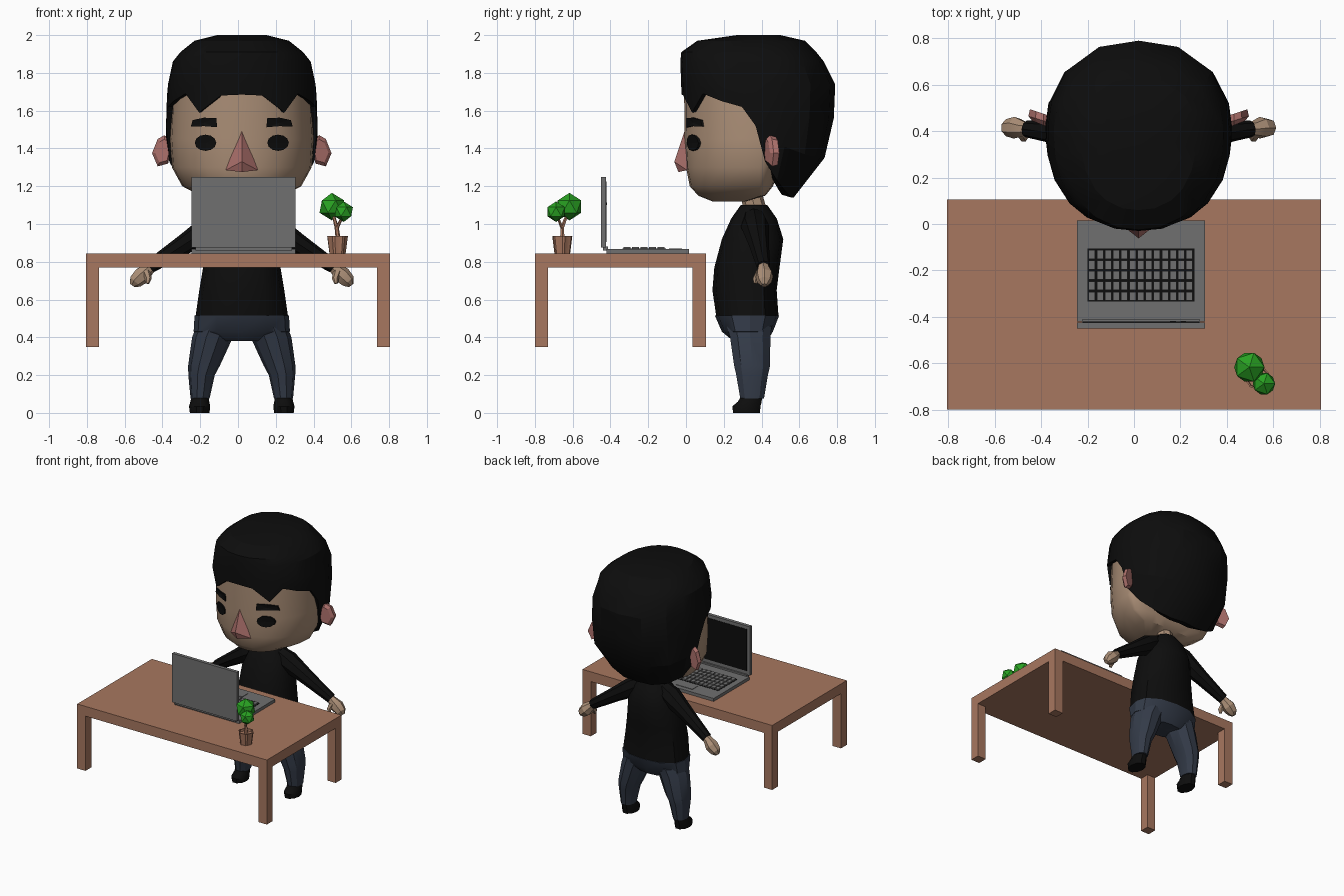
import bpy, bmesh, math
from mathutils import Vector

if "Cube" in bpy.data.objects:
    bpy.data.objects.remove(bpy.data.objects["Cube"])

CX, CY = 0.02, 0.39          # figure's centre line


def mat(name, *rgb):
    m = bpy.data.materials.new(name)
    m.diffuse_color = (*rgb, 1)
    m.use_nodes = True
    m.node_tree.nodes["Principled BSDF"].inputs["Base Color"].default_value = m.diffuse_color
    return m


WOOD = mat("brown wood", .39, .185, .115)
GREY = mat("laptop grey", .16, .16, .16)
BLACK = mat("black", .004, .004, .004)
SKIN = mat("skin", .41, .275, .185)
PINK = mat("pink skin", .42, .165, .15)
DENIM = mat("dark denim", .034, .044, .066)
GREEN = mat("leaf green", .022, .36, .016)


def finish(name, bm, m, smooth=None):
    bmesh.ops.recalc_face_normals(bm, faces=bm.faces[:])
    me = bpy.data.meshes.new(name)
    bm.to_mesh(me)
    bm.free()
    me.materials.append(m)
    ob = bpy.data.objects.new(name, me)
    bpy.context.collection.objects.link(ob)
    if smooth:
        bpy.ops.object.select_all(action='DESELECT')
        ob.select_set(True)
        bpy.context.view_layer.objects.active = ob
        bpy.ops.object.shade_smooth_by_angle(angle=math.radians(smooth))
    return ob


def boxes(name, m, *ranges):
    """Each range is x0, x1, y0, y1, z0, z1."""
    bm = bmesh.new()
    for x0, x1, y0, y1, z0, z1 in ranges:
        vs = bmesh.ops.create_cube(bm, size=1)['verts']
        for v in vs:
            v.co = ((x0 + x1) / 2 + v.co.x * (x1 - x0), (y0 + y1) / 2 + v.co.y * (y1 - y0),
                    (z0 + z1) / 2 + v.co.z * (z1 - z0))
    return finish(name, bm, m)


def loft(name, m, rings, smooth=None):
    """Skin a list of equal-length point loops and cap both ends."""
    bm = bmesh.new()
    loops = [[bm.verts.new(p) for p in r] for r in rings]
    n = len(loops[0])
    for a, b in zip(loops, loops[1:]):
        for i in range(n):
            bm.faces.new((a[i], a[(i + 1) % n], b[(i + 1) % n], b[i]))
    for end in (loops[0], loops[-1]):
        c = bm.verts.new(sum((v.co for v in end), Vector()) / n)
        for i in range(n):
            bm.faces.new((end[i], end[(i + 1) % n], c))
    return finish(name, bm, m, smooth)


def tube(name, m, path, sides=8, smooth=40):
    """Path entries are (x, y, z, radius)."""
    pts = [Vector(p[:3]) for p in path]
    rings = []
    for i, p in enumerate(pts):
        d = (pts[min(i + 1, len(pts) - 1)] - pts[max(i - 1, 0)]).normalized()
        u = d.cross(Vector((0, 1, 0.01))).normalized()
        w = d.cross(u)
        rings.append([p + path[i][3] * (u * math.cos(t) + w * math.sin(t))
                      for t in (math.tau * k / sides for k in range(sides))])
    return loft(name, m, rings, smooth)


def lookup(profile, z):
    """Half width, front y and back y at height z."""
    for a, b in zip(profile, profile[1:]):
        if z <= b[0]:
            t = max(0, (z - a[0]) / (b[0] - a[0]))
            return [p + (q - p) * t for p, q in zip(a[1:], b[1:])]
    return profile[-1][1:]


def around(profile, z, deg, n, cy=CY):
    """Point on a rounded-square section; 0 degrees faces the front."""
    hw, yf, yb = lookup(profile, z)
    s, c = math.sin(math.radians(deg)), math.cos(math.radians(deg))
    r = (abs(s) ** n + abs(c) ** n) ** (-1 / n)
    return Vector((CX + hw * r * s, cy - c * r * ((cy - yf) if c > 0 else (yb - cy)), z))


# --- table ---
boxes("table", WOOD, (-.805, .805, -.80, .105, .77, .845),
      *[(x, x + .07, y, y + .07, .35, .77) for x in (-.805, .735) for y in (-.80, .035)])

# --- laptop ---
boxes("laptop_base", GREY, (-.245, .305, -.42, .015, .845, .868))
boxes("laptop_lid", GREY, (-.245, .305, -.45, -.424, .875, 1.25))
boxes("laptop_hinge", GREY, (-.225, .285, -.44, -.412, .86, .88))
boxes("laptop_screen", BLACK, (-.22, .28, -.426, -.421, .905, 1.225))
boxes("screen_icons", GREY, (.20, .225, -.422, -.419, 1.10, 1.115),
      (.155, .18, -.422, -.419, 1.10, 1.115))
boxes("keyboard_bed", BLACK, (-.20, .26, -.335, -.105, .866, .869))
boxes("keys", GREY, *[(-.195 + .035 * i, -.167 + .035 * i, -.33 + .045 * j, -.293 + .045 * j, .867, .878)
                      for i in range(13) for j in range(5)])
boxes("trackpad", GREY, (-.04, .10, -.09, -.02, .866, .871))

# --- potted plant ---
def flute(r, z):
    return [(.527 + r * (1 - .1 * (k % 4 > 1)) * math.cos(math.tau * k / 24),
             -.655 + r * (1 - .1 * (k % 4 > 1)) * math.sin(math.tau * k / 24), z) for k in range(24)]


loft("plant_pot", WOOD, [flute(.043, .845), flute(.055, .937), flute(.047, .937), flute(.045, .92)])
tube("plant_trunk", WOOD, [(.53, -.655, .92, .013), (.522, -.655, .985, .011), (.50, -.625, 1.06, .007)], 6)
tube("plant_branch", WOOD, [(.523, -.655, .975, .009), (.558, -.685, 1.05, .006)], 6)
for name, c, r in (("large_foliage", (.497, -.617, 1.092), .073), ("small_foliage", (.56, -.688, 1.065), .054)):
    bm = bmesh.new()
    bmesh.ops.create_icosphere(bm, subdivisions=1, radius=r)
    bmesh.ops.translate(bm, verts=bm.verts, vec=c)
    finish(name, bm, GREEN)

# --- head ---
HEAD = [(1.12, .13, .14, .32), (1.15, .22, .065, .42), (1.2, .315, .02, .46),
        (1.3, .37, 0, .5), (1.45, .38, -.008, .6), (1.75, .365, -.01, .7)]
loft("head", SKIN, [[around(HEAD, p[0], 15 * k, 2.2, .3 if p[0] < 1.14 else CY) for k in range(24)]
                    for p in HEAD], 35)

# --- hair: the lower edge follows fringe, temple and nape ---
HAIR = [(1.14, .27, 0, .57), (1.25, .36, -.01, .67), (1.4, .405, -.015, .765), (1.72, .395, -.025, .80),
        (1.86, .365, -.03, .73), (1.91, .325, -.025, .69), (1.97, .25, .06, .63), (2.0, .13, .27, .50)]
EDGE = [(0, 1.685), (16, 1.68), (33, 1.59), (46, 1.69), (62, 1.65), (77, 1.62), (87, 1.52),
        (95, 1.33), (110, 1.23), (130, 1.17), (155, 1.14), (180, 1.14)]
edge = EDGE + [(360 - a, z) for a, z in EDGE[-2:0:-1]]
rows = [[around(HAIR, z + (1.74 - z) * t, a, 2.3) for a, z in edge] for t in (0, .35, .7)]
rows += [[around(HAIR, z, a, 2.3) for a, _ in edge] for z in (1.74, 1.86, 1.91, 1.97, 2.0)]
inner = [p.lerp(Vector((CX, CY, p.z + .05)), .3) for p in rows[0]]
loft("hair", BLACK, [inner] + rows, 25)


# --- face ---
def face_plate(name, x, z, outline):
    """Thin black plate wrapped on the front of the head."""
    rings = []
    for lift in (.008, -.004):
        ring = []
        for dx, dz in outline:
            px, pz = x + dx, z + dz
            hw, yf, _ = lookup(HEAD, pz)
            y = CY - (CY - yf) * (1 - abs((px - CX) / hw) ** 2.2) ** (1 / 2.2)
            ring.append((px, y - lift, pz))
        rings.append(ring)
    loft(name, BLACK, rings)


BROW = [(-.07, -.015), (-.06, .02), (0, .033), (.065, .03), (.07, -.018), (0, -.012)]
for s, side in ((-1, "left"), (1, "right")):
    face_plate(side + "_eye", CX + s * .192, 1.43,
               [(.057 * math.cos(math.tau * k / 12), .043 * math.sin(math.tau * k / 12)) for k in range(12)])
    face_plate(side + "_eyebrow", CX + s * .2, 1.53, [(-s * dx, dz) for dx, dz in BROW])
    # ear
    ear = [(.365, 1.44), (.41, 1.47), (.445, 1.45), (.475, 1.375), (.445, 1.305), (.39, 1.32)]
    loft(side + "_ear", PINK, [[(CX + s * (x * k + .41 * (1 - k)), y + (x - .41) * .3, 1.385 + (z - 1.385) * k)
                                for x, z in ear] for y, k in ((.425, .75), (.445, 1), (.475, .9))])

bm = bmesh.new()
for p in ((CX, 0, 1.515), (CX, -.062, 1.33), (CX - .085, .005, 1.285), (CX + .085, .005, 1.285),
          (CX, -.04, 1.275), (CX, .05, 1.38)):
    bm.verts.new(p)
bmesh.ops.convex_hull(bm, input=bm.verts[:])
finish("nose", bm, PINK)

# --- body ---
TORSO = [(.51, .245, .16, .49), (.65, .225, .14, .48), (.77, .205, .15, .495), (.92, .185, .19, .515),
         (1.03, .14, .24, .48), (1.1, .075, .29, .43)]
loft("sweater", BLACK, [[around(TORSO, p[0], 30 * k, 2.4, .34) for k in range(12)] for p in TORSO], 40)
tube("neck", SKIN, [(CX, .37, 1.06, .06), (CX, .33, 1.22, .055)])
HIPS = [(.38, .13, .25, .43), (.43, .255, .19, .46), (.515, .25, .153, .493)]
loft("hips", DENIM, [[around(HIPS, p[0], 30 * k, 2.4, .34) for k in range(12)] for p in HIPS], 30)


# --- limbs ---
def ovals(s, data, sides=10):
    return [[(CX + s * (x + rx * math.cos(math.tau * k / sides)), y + ry * math.sin(math.tau * k / sides), z)
             for k in range(sides)] for x, y, z, rx, ry in data]


for s, side in ((-1, "left"), (1, "right")):
    mirror = lambda path: [(CX + s * x, y, z, r) for x, y, z, r in path]
    tube(side + "_sleeve", BLACK, mirror([(.08, .36, 1.03, .06), (.15, .365, .99, .075),
                                          (.30, .385, .895, .054), (.485, .41, .775, .036)]))
    tube(side + "_hand", SKIN, mirror([(.465, .41, .785, .026), (.495, .41, .762, .034), (.53, .415, .728, .048),
                                       (.565, .415, .695, .038), (.58, .415, .675, .016)]), 7, 25)
    tube(side + "_thumb", SKIN, mirror([(.505, .39, .745, .022), (.495, .37, .71, .018), (.50, .365, .685, .01)]), 6)
    loft(side + "_trouser_leg", DENIM, ovals(s, [
        (.13, .335, .46, .11, .125), (.155, .34, .40, .108, .112), (.20, .35, .25, .084, .10),
        (.213, .35, .20, .07, .088), (.221, .35, .075, .05, .066)]), 30)
    loft(side + "_shoe", BLACK, ovals(s, [
        (.223, .32, 0, .052, .075), (.223, .32, .035, .056, .078), (.222, .338, .06, .05, .066),
        (.221, .347, .09, .045, .058)]), 40)
